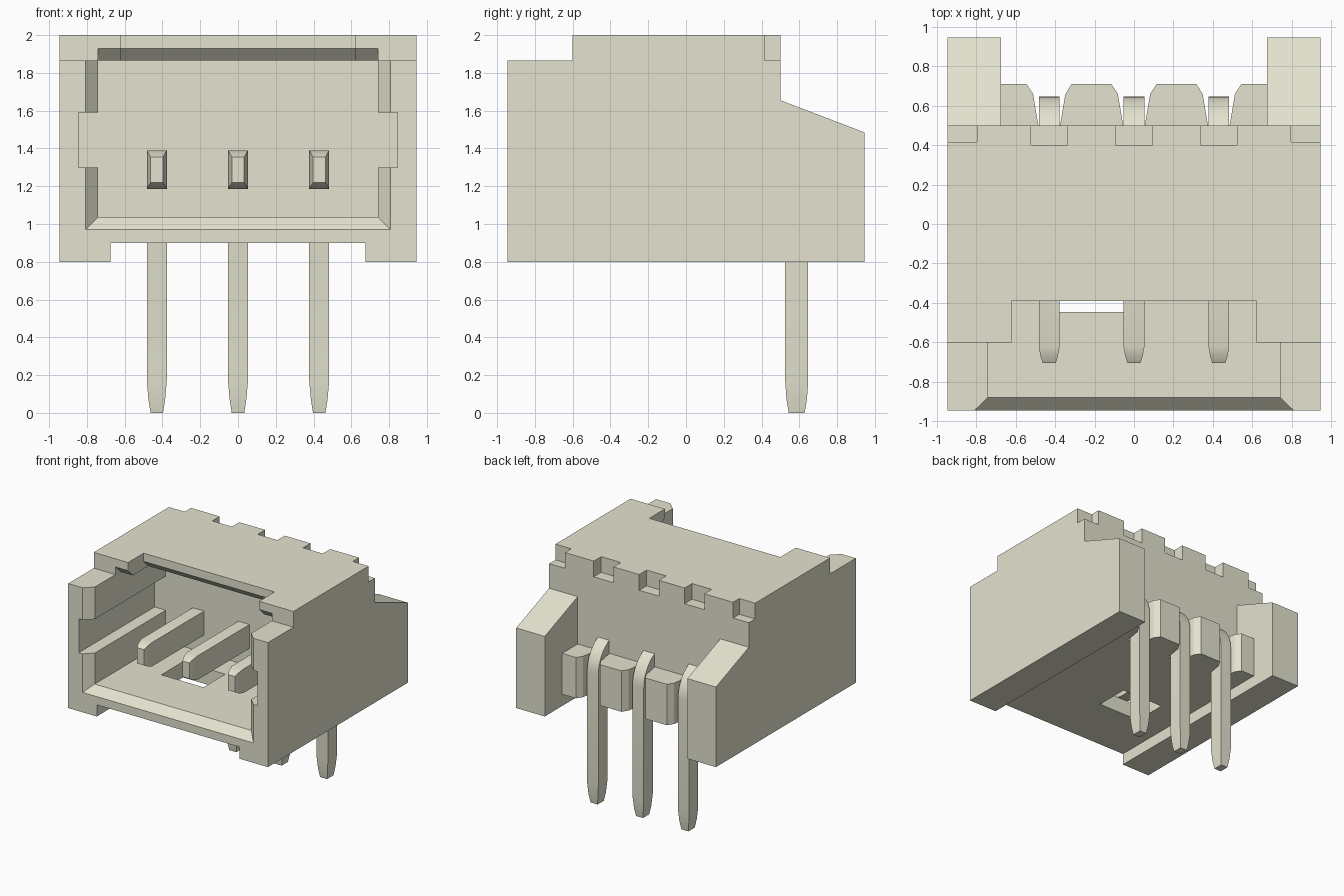
import bpy, bmesh, math

cube = bpy.data.objects.get("Cube")
if cube:
    bpy.data.objects.remove(cube, do_unlink=True)

mat = bpy.data.materials.new("warm_ivory")
mat.use_nodes = True
colour = (0.778, 0.770, 0.626, 1)
mat.diffuse_color = colour
mat.node_tree.nodes["Principled BSDF"].inputs["Base Color"].default_value = colour


def loft(name, rings):
    """Solid skinned through matching rings of points, capped at both ends."""
    bm = bmesh.new()
    loops = [[bm.verts.new(p) for p in ring] for ring in rings]
    n = len(loops[0])
    for a, b in zip(loops, loops[1:]):
        for i in range(n):
            j = (i + 1) % n
            bm.faces.new((a[i], a[j], b[j], b[i]))
    bm.faces.new(loops[0])
    bm.faces.new(loops[-1])
    bmesh.ops.recalc_face_normals(bm, faces=bm.faces)
    mesh = bpy.data.meshes.new(name)
    bm.to_mesh(mesh)
    bm.free()
    mesh.materials.append(mat)
    obj = bpy.data.objects.new(name, mesh)
    bpy.context.collection.objects.link(obj)
    return obj


def side_prism(name, x0, x1, profile):
    return loft(name, [[(x, y, z) for y, z in profile] for x in (x0, x1)])


def box(name, x0, x1, y0, y1, z0, z1):
    return side_prism(name, x0, x1, [(y0, z0), (y1, z0), (y1, z1), (y0, z1)])


def cut(obj, cutter):
    cutter.hide_render = True
    mod = obj.modifiers.new("cut", "BOOLEAN")
    mod.operation, mod.solver, mod.object = "DIFFERENCE", "EXACT", cutter
    bpy.context.view_layer.update()
    result = bpy.data.meshes.new_from_object(
        obj.evaluated_get(bpy.context.evaluated_depsgraph_get()))
    obj.modifiers.clear()
    obj.data = result
    bpy.data.objects.remove(cutter, do_unlink=True)


W, RAIL, BACK, STEP = 0.945, 0.675, 0.5, 1.865
PINS = (-0.43, 0, 0.43)

# Housing: one side profile, including the sloped rear wings
housing = side_prism("housing", -W, W, [
    (-W, 0.8), (W, 0.8), (W, 1.485), (BACK, 1.655), (BACK, 2),
    (-0.6, 2), (-0.6, STEP), (-W, STEP)])

# Gap between the wings and channel between the bottom rails
cut(housing, box("wing_gap", -RAIL, RAIL, BACK, 1.1, 0.7, 2.1))
cut(housing, box("rail_gap", -RAIL, RAIL, -1.1, 1.1, 0.7, 0.9))

# Plug cavity with a bevelled roof lip
cut(housing, side_prism("cavity", -0.74, 0.74, [
    (-1.1, 1.035), (0.08, 1.035), (0.08, STEP), (-0.535, STEP),
    (-0.65, 1.98), (-1.1, 1.98)]))
cut(housing, side_prism("roof_notch", -0.62, 0.62, [
    (-1.1, 1.8), (-0.26, 1.8), (-0.39, 1.93), (-0.39, 2.1), (-1.1, 2.1)]))

# Bevelled mouth and side wall slots
cut(housing, loft("mouth", [
    [(-x, y, z), (x, y, z), (x, y, 2.1), (-x, y, 2.1)]
    for x, y, z in ((0.875, -1.01, 0.905), (0.675, -0.815, 1.1))]))
cut(housing, box("side_slots", -0.845, 0.845, -1.1, 0.08, 1.3, 1.59))

# Window in the floor
cut(housing, box("floor_window", -0.415, -0.015, -0.445, -0.15, 0.7, 1.2))

# Notches along the top rear edge
for x in PINS:
    cut(housing, box("rear_notch", x - 0.093, x + 0.093, 0.4, 0.6, STEP, 2.1))
for s in (-1, 1):
    cut(housing, box("corner_notch", s * 0.795, s * 1.1, 0.415, 0.6, STEP, 2.1))


# Rear pads that separate the pins
def pad(name, x0, x1, left_pin, right_pin):
    left = [(x0 + 0.055, BACK), (x0 + 0.082, 0.66), (x0 + 0.115, 0.71)]
    right = [(x1 - 0.115, 0.71), (x1 - 0.082, 0.66), (x1 - 0.055, BACK)]
    if not left_pin:
        left = [(x0, BACK), (x0, 0.71)]
    if not right_pin:
        right = [(x1, 0.71), (x1, BACK)]
    outline = left + right
    loft(name, [[(x, y, z) for x, y in outline] for z in (0.9, 1.25)])


stops = (-RAIL,) + PINS + (RAIL,)
for i in range(4):
    pad("rear_pad", stops[i], stops[i + 1], i > 0, i < 3)

# Bent pins: upper/outer point, lower/inner point, half width
sections = [
    ((-0.705, 1.355), (-0.705, 1.22), 0.033),
    ((-0.67, 1.375), (-0.67, 1.2), 0.044),
    ((-0.62, 1.39), (-0.62, 1.185), 0.053)]
for k in range(11):
    a = math.pi / 2 * k / 10
    s, c = math.sin(a), math.cos(a)
    sections.append(((0.38 + 0.267 * s, 1.123 + 0.267 * c),
                     (0.38 + 0.145 * s, 1.123 + 0.062 * c), 0.053))
sections += [
    ((0.647, 0.17), (0.525, 0.17), 0.053),
    ((0.64, 0.07), (0.532, 0.07), 0.044),
    ((0.628, 0), (0.544, 0), 0.033)]

for x in PINS:
    pin = loft("pin", [
        [(x - w, *o), (x + w, *o), (x + w, *i), (x - w, *i)]
        for o, i, w in sections])
    bpy.ops.object.select_all(action="DESELECT")
    pin.select_set(True)
    bpy.context.view_layer.objects.active = pin
    bpy.ops.object.shade_smooth_by_angle(angle=math.radians(30))
